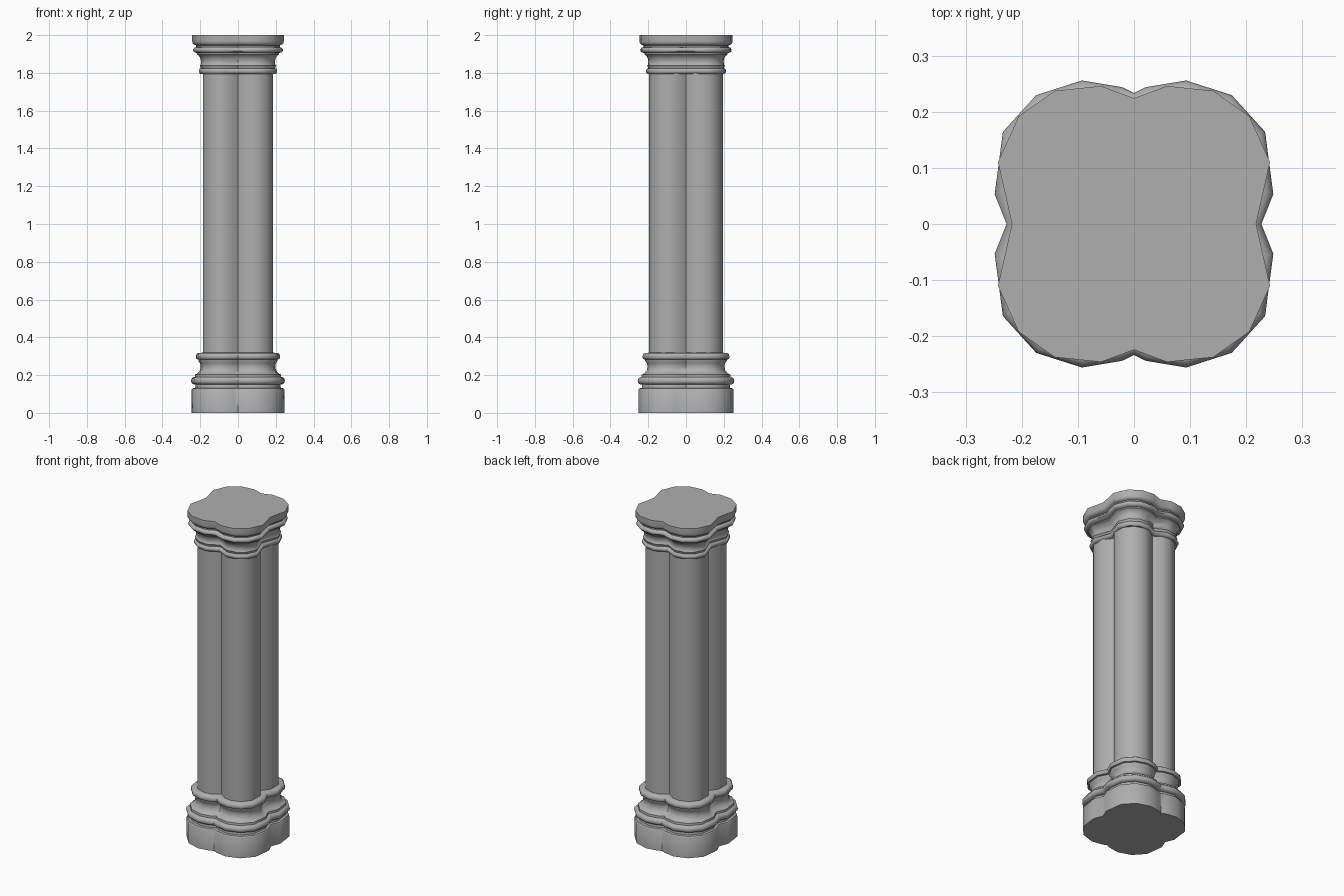
import bpy, bmesh, math

if "Cube" in bpy.data.objects:
    bpy.data.objects.remove(bpy.data.objects["Cube"])

CX, CY = 0.084, 0.088          # lobe centre in one quadrant

# dark grey stone
stone = bpy.data.materials.new("dark_stone")
stone.diffuse_color = (0.43, 0.43, 0.43, 1)
stone.use_nodes = True
stone.node_tree.nodes["Principled BSDF"].inputs["Base Color"].default_value = stone.diffuse_color


def section(r, angles):
    """Four-lobed outline, counter-clockwise, with a notch on every axis."""
    notch_x = CX + math.sqrt(r * r - CY * CY)
    notch_y = CY + math.sqrt(r * r - CX * CX)
    arc = [(CX + r * math.cos(math.radians(a)), CY + r * math.sin(math.radians(a)))
           for a in angles]
    top = [(notch_x, 0)] + arc + [(0, notch_y)] + [(-x, y) for x, y in reversed(arc)]
    return top + [(-x, -y) for x, y in top]


def loft(name, profile, angles, cap_bottom=False, cap_top=False):
    """Stack sections given as (lobe radius, height) and skin them."""
    bm = bmesh.new()
    rings = [[bm.verts.new((x, y, z)) for x, y in section(r, angles)] for r, z in profile]
    n = len(rings[0])
    for a, b in zip(rings, rings[1:]):
        for i in range(n):
            j = (i + 1) % n
            bm.faces.new((a[i], a[j], b[j], b[i]))
    if cap_bottom:
        bm.faces.new(rings[0][::-1])
    if cap_top:
        bm.faces.new(rings[-1])
    mesh = bpy.data.meshes.new(name)
    bm.to_mesh(mesh)
    bm.free()
    mesh.materials.append(stone)
    obj = bpy.data.objects.new(name, mesh)
    bpy.context.collection.objects.link(obj)
    bpy.ops.object.select_all(action='DESELECT')
    obj.select_set(True)
    bpy.context.view_layer.objects.active = obj
    bpy.ops.object.shade_smooth_by_angle(angle=math.radians(45))
    return obj


LOWER = (-12, 27, 57.5, 87, 112)
MIDDLE = (-20, 20, 55, 87, 112)
UPPER = (8, 40.5, 69, 99)

# plinth, lower torus, scotia and upper torus
loft("base", [
    (0.165, 0), (0.165, 0.122), (0.160, 0.130), (0.146, 0.132), (0.144, 0.150),
    (0.158, 0.152), (0.166, 0.160), (0.168, 0.170), (0.165, 0.181), (0.157, 0.188),
    (0.148, 0.190), (0.147, 0.203), (0.134, 0.208), (0.120, 0.225), (0.116, 0.245),
    (0.119, 0.262), (0.128, 0.275), (0.129, 0.283), (0.138, 0.285), (0.142, 0.293),
    (0.142, 0.303), (0.138, 0.312), (0.130, 0.317), (0.102, 0.319)],
    LOWER, cap_bottom=True)

# plain clustered shaft
loft("shaft", [(0.109, 0.30), (0.109, 1.81)], MIDDLE)

# neck ring, bell, torus and abacus
loft("capital", [
    (0.100, 1.794), (0.117, 1.795), (0.124, 1.803), (0.125, 1.813), (0.120, 1.822),
    (0.114, 1.824), (0.116, 1.832), (0.119, 1.838), (0.114, 1.846), (0.113, 1.862),
    (0.117, 1.880), (0.128, 1.894), (0.134, 1.898), (0.134, 1.905), (0.147, 1.908),
    (0.155, 1.916), (0.155, 1.926), (0.148, 1.934), (0.139, 1.936), (0.140, 1.946),
    (0.152, 1.950), (0.158, 1.957), (0.160, 1.968), (0.160, 2.0)],
    UPPER, cap_top=True)
